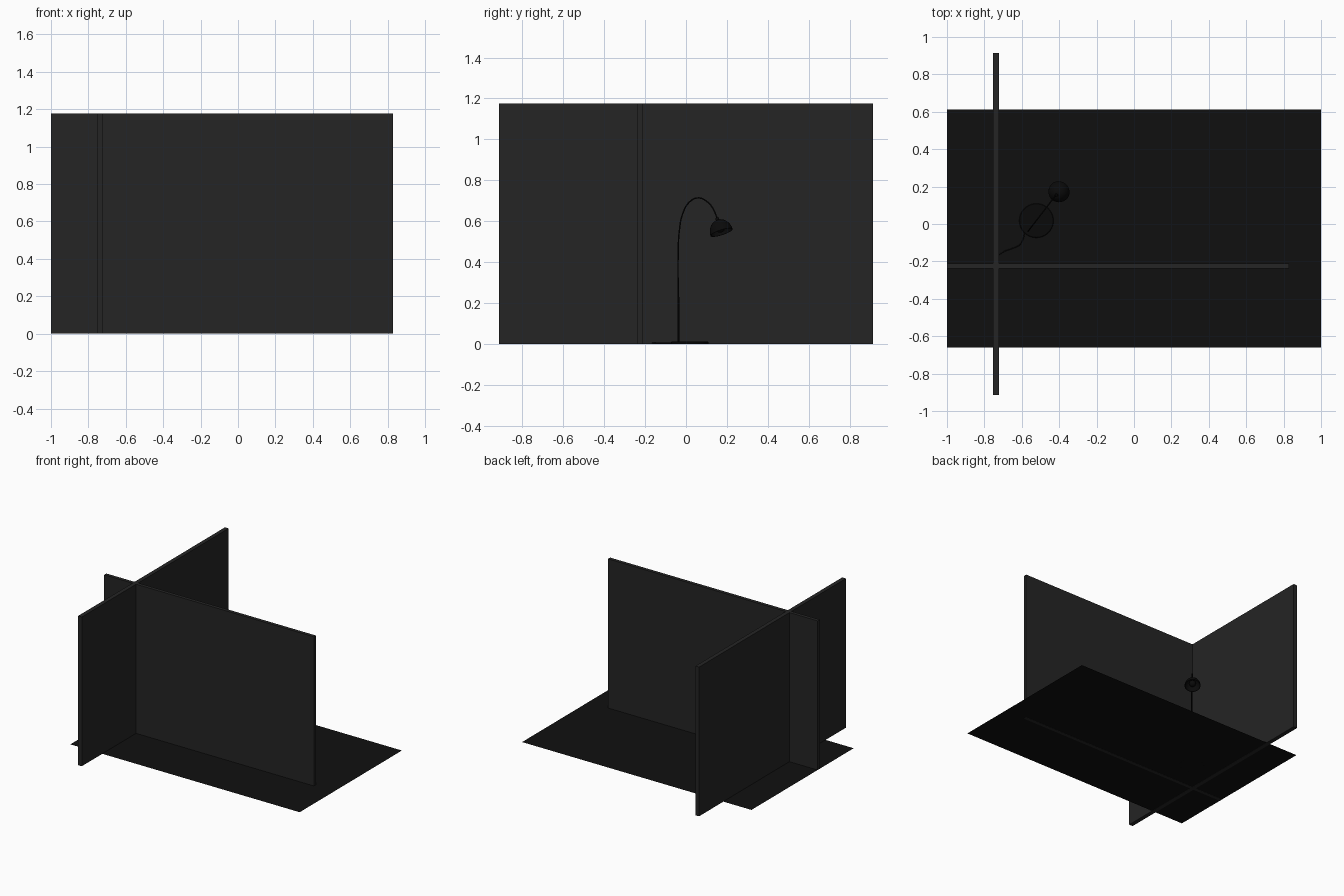
import bpy, bmesh, math
from mathutils import Vector, Matrix

if "Cube" in bpy.data.objects:
    bpy.data.objects.remove(bpy.data.objects["Cube"])


def material(name, v):
    m = bpy.data.materials.new(name)
    m.diffuse_color = (v, v, v, 1)
    m.use_nodes = True
    m.node_tree.nodes["Principled BSDF"].inputs["Base Color"].default_value = m.diffuse_color
    return m


WALL = material("wall_charcoal", 0.018)
FLOOR = material("floor_dark", 0.005)
BLACK = material("lamp_black", 0.003)


def from_bmesh(name, bm, mat, smooth=False):
    bmesh.ops.recalc_face_normals(bm, faces=bm.faces[:])
    me = bpy.data.meshes.new(name)
    bm.to_mesh(me)
    bm.free()
    me.materials.append(mat)
    ob = bpy.data.objects.new(name, me)
    bpy.context.collection.objects.link(ob)
    if smooth:
        bpy.ops.object.select_all(action='DESELECT')
        bpy.context.view_layer.objects.active = ob
        ob.select_set(True)
        bpy.ops.object.shade_smooth_by_angle(angle=math.radians(40))
    return ob


def box(name, lo, hi, mat):
    lo, hi = Vector(lo), Vector(hi)
    bm = bmesh.new()
    mtx = Matrix.Translation((lo + hi) / 2) @ Matrix.Diagonal((*(hi - lo), 1))
    bmesh.ops.create_cube(bm, size=1, matrix=mtx)
    return from_bmesh(name, bm, mat)


def lathe(name, profile, mtx, mat, steps=40):
    # spin an (r, z) profile round z, then place it
    bm = bmesh.new()
    vs = [bm.verts.new((r, 0, z)) for r, z in profile]
    es = [bm.edges.new(p) for p in zip(vs, vs[1:])]
    bmesh.ops.spin(bm, geom=vs + es, cent=(0, 0, 0), axis=(0, 0, 1),
                   angle=math.tau, steps=steps, use_merge=False)
    bmesh.ops.remove_doubles(bm, verts=bm.verts[:], dist=1e-5)
    bm.transform(mtx)
    return from_bmesh(name, bm, mat, True)


def tube(name, pts, radius, mat):
    cu = bpy.data.curves.new(name, 'CURVE')
    cu.dimensions = '3D'
    cu.bevel_depth = radius
    cu.bevel_resolution = 3
    cu.use_fill_caps = True
    sp = cu.splines.new('BEZIER')
    sp.bezier_points.add(len(pts) - 1)
    for bp, p in zip(sp.bezier_points, pts):
        bp.co = p
        bp.handle_left_type = bp.handle_right_type = 'AUTO'
    cu.materials.append(mat)
    ob = bpy.data.objects.new(name, cu)
    bpy.context.collection.objects.link(ob)
    return ob


# floor sheet
bm = bmesh.new()
bm.faces.new([bm.verts.new(p) for p in
              ((-1, -.66, .001), (1, -.66, .001), (1, .613, .001), (-1, .613, .001))])
from_bmesh("floor", bm, FLOOR)

# two crossing walls
box("long_wall", (-1, -.238, 0), (.828, -.211, 1.176), WALL)
box("side_wall", (-.754, -.914, 0), (-.722, .914, 1.176), WALL)

# lamp base: low disc with a softened rim
lathe("lamp_base", [(0, 0.001), (.092, 0.001), (.092, .009), (.089, .012), (0, .012)],
      Matrix.Translation((-.522, .018, 0)), BLACK)


# lamp stem lies in one vertical plane, so x follows y
def stem(y, z):
    return Vector((-.565 + .77 * (y + .037), y, z))


tube("lamp_lower_pole", [stem(-.037, .005), stem(-.037, .23)], .0045, BLACK)
tube("lamp_arched_stem", [stem(y, z) for y, z in (
    (-.038, .22), (-.038, .45), (-.033, .55), (-.015, .64), (.018, .695),
    (.06, .714), (.10, .698), (.13, .665), (.156, .605))], .0035, BLACK)

# lamp shade: open dome with wall thickness, tilted along the stem
arc = [math.radians(a) for a in range(0, 91, 10)]
outer = [(.057 * math.cos(a), .066 * math.sin(a)) for a in arc]
inner = [(.053 * math.cos(a), .062 * math.sin(a)) for a in reversed(arc)]
heading = Vector((.61, .79, 0))
tilt = Matrix.Rotation(math.radians(-22), 4, Vector((0, 0, 1)).cross(heading))
place = Matrix.Translation((-.400, .174, .545)) @ tilt
lathe("lamp_shade", [(max(r, 0), z) for r, z in inner + outer], place, BLACK)
lathe("lamp_socket", [(0, .063), (.009, .063), (.009, .076), (0, .078)], place, BLACK, 20)

# bulb inside the shade
bm = bmesh.new()
bmesh.ops.create_uvsphere(bm, u_segments=20, v_segments=12, radius=.024,
                          matrix=place @ Matrix.Translation((0, 0, .025)))
from_bmesh("lamp_bulb", bm, BLACK, True)

# power cord running to the side wall
tube("lamp_cord", [(-.58, -.04, .004), (-.61, -.11, .004), (-.65, -.13, .004),
                   (-.69, -.145, .004), (-.722, -.165, .004)], .0025, BLACK)
